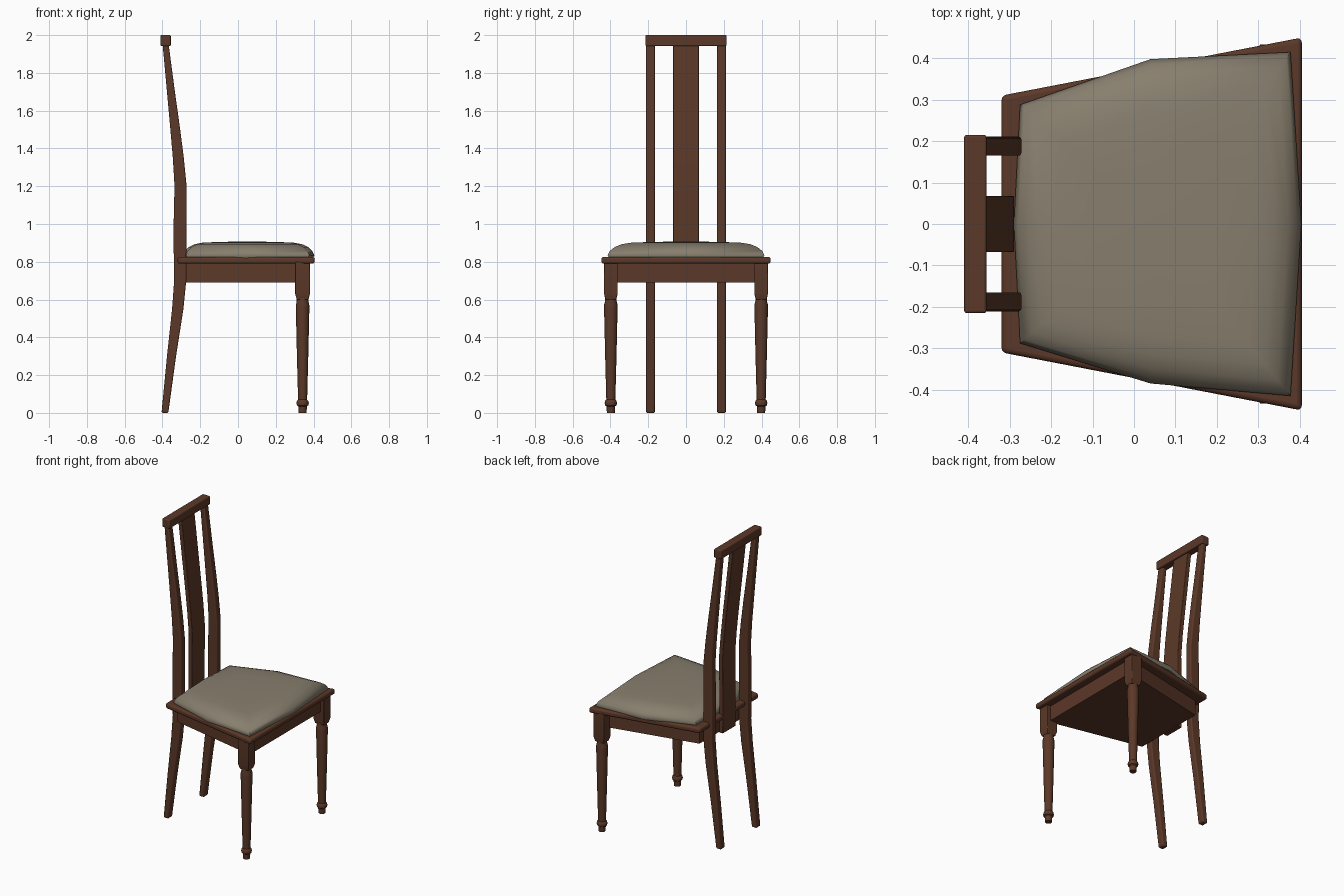
import bpy, bmesh, math
from mathutils import Vector

cube = bpy.data.objects.get("Cube")
if cube:
    bpy.data.objects.remove(cube, do_unlink=True)


def material(name, rgb):
    m = bpy.data.materials.new(name)
    m.use_nodes = True
    m.diffuse_color = (*rgb, 1)
    m.node_tree.nodes["Principled BSDF"].inputs["Base Color"].default_value = (*rgb, 1)
    return m


wood = material("brown wood", (0.105, 0.040, 0.021))
fabric = material("beige fabric", (0.245, 0.210, 0.155))


def loft(name, rings, mat, bevel=0.0, angle=40):
    """Skin a stack of rings, cap both ends, and optionally round the edges."""
    bm = bmesh.new()
    rows = [[bm.verts.new(p) for p in ring] for ring in rings]
    n = len(rows[0])
    for low, high in zip(rows, rows[1:]):
        for i in range(n):
            j = (i + 1) % n
            bm.faces.new((low[i], low[j], high[j], high[i]))
    bm.faces.new(rows[0][::-1])
    bm.faces.new(rows[-1])
    bmesh.ops.recalc_face_normals(bm, faces=bm.faces)
    mesh = bpy.data.meshes.new(name)
    bm.to_mesh(mesh)
    bm.free()
    mesh.materials.append(mat)
    obj = bpy.data.objects.new(name, mesh)
    bpy.context.collection.objects.link(obj)
    if bevel:
        mod = obj.modifiers.new("rounded edges", "BEVEL")
        mod.width = bevel
        mod.segments = 3
        mod.angle_limit = math.radians(40)
    bpy.ops.object.select_all(action="DESELECT")
    obj.select_set(True)
    bpy.context.view_layer.objects.active = obj
    bpy.ops.object.shade_smooth_by_angle(angle=math.radians(angle))
    return obj


def rect(x0, x1, y0, y1, z):
    return [(x0, y0, z), (x1, y0, z), (x1, y1, z), (x0, y1, z)]


def trapezoid(x0, x1, back, front, z):
    return [(x0, -back, z), (x1, -front, z), (x1, front, z), (x0, back, z)]


def circle(cx, cy, r, z, n=20):
    return [(cx + r * math.cos(math.tau * i / n), cy + r * math.sin(math.tau * i / n), z)
            for i in range(n)]


# Seat frame and the tapered apron beneath it
loft("seat_frame", [trapezoid(-0.32, 0.405, 0.31, 0.45, z) for z in (0.79, 0.826)], wood, 0.012)
loft("apron", [trapezoid(-0.275, 0.355, 0.25, 0.385, z) for z in (0.69, 0.80)], wood)

# Padded cushion: one outline, pulled inward as it rises
outline = [(-0.275, -0.288), (0.04, -0.385), (0.378, -0.415), (0.404, 0),
           (0.378, 0.415), (0.04, 0.398), (-0.275, 0.288), (-0.29, 0)]
centre = Vector((0.045, 0))
levels = [(0.82, 0.98), (0.835, 1), (0.858, 0.97), (0.878, 0.91),
          (0.893, 0.82), (0.901, 0.70), (0.905, 0.45), (0.907, 0.15)]
loft("cushion", [[(*(centre + (Vector(p) - centre) * s), z) for p in outline]
                 for z, s in levels], fabric, angle=60)

# Front legs: square block over a turned, tapered shaft with a foot ring
shaft = [(0, 0.021), (0.035, 0.023), (0.04, 0.03), (0.052, 0.033), (0.064, 0.03),
         (0.07, 0.024), (0.30, 0.030), (0.56, 0.036), (0.575, 0.035), (0.59, 0.031), (0.615, 0.031)]
# Back posts: centre x and depth at each height
spine = [(0, -0.387, 0.036), (0.3, -0.352, 0.048), (0.55, -0.319, 0.06), (0.7, -0.306, 0.064),
         (0.9, -0.307, 0.068), (1.05, -0.306, 0.068), (1.2, -0.304, 0.064), (1.35, -0.316, 0.058),
         (1.5, -0.332, 0.052), (1.7, -0.355, 0.042), (1.95, -0.383, 0.032)]

for side, s in (("left", 1), ("right", -1)):
    x, y = 0.342, s * 0.398
    loft(side + "_front_leg_shaft", [circle(x, y, r, z) for z, r in shaft], wood)
    block = [(0.60, 0.031), (0.63, 0.039), (0.80, 0.039)]
    loft(side + "_front_leg_block",
         [rect(x - h, x + h, y - h * 0.92, y + h * 0.92, z) for z, h in block], wood, 0.004)
    loft(side + "_back_post",
         [rect(c - d / 2, c + d / 2, s * 0.188 - 0.023, s * 0.188 + 0.023, z)
          for z, c, d in spine], wood, 0.007)

# Central back slat follows the curve of the posts
loft("back_slat", [rect(c - 0.014, c + 0.014, -0.068, 0.068, z)
                   for z, c, d in spine if z > 0.65], wood, 0.003)

# Top rail
loft("top_rail", [rect(-0.41, -0.356, -0.215, 0.215, z) for z in (1.942, 2.0)], wood, 0.006)
